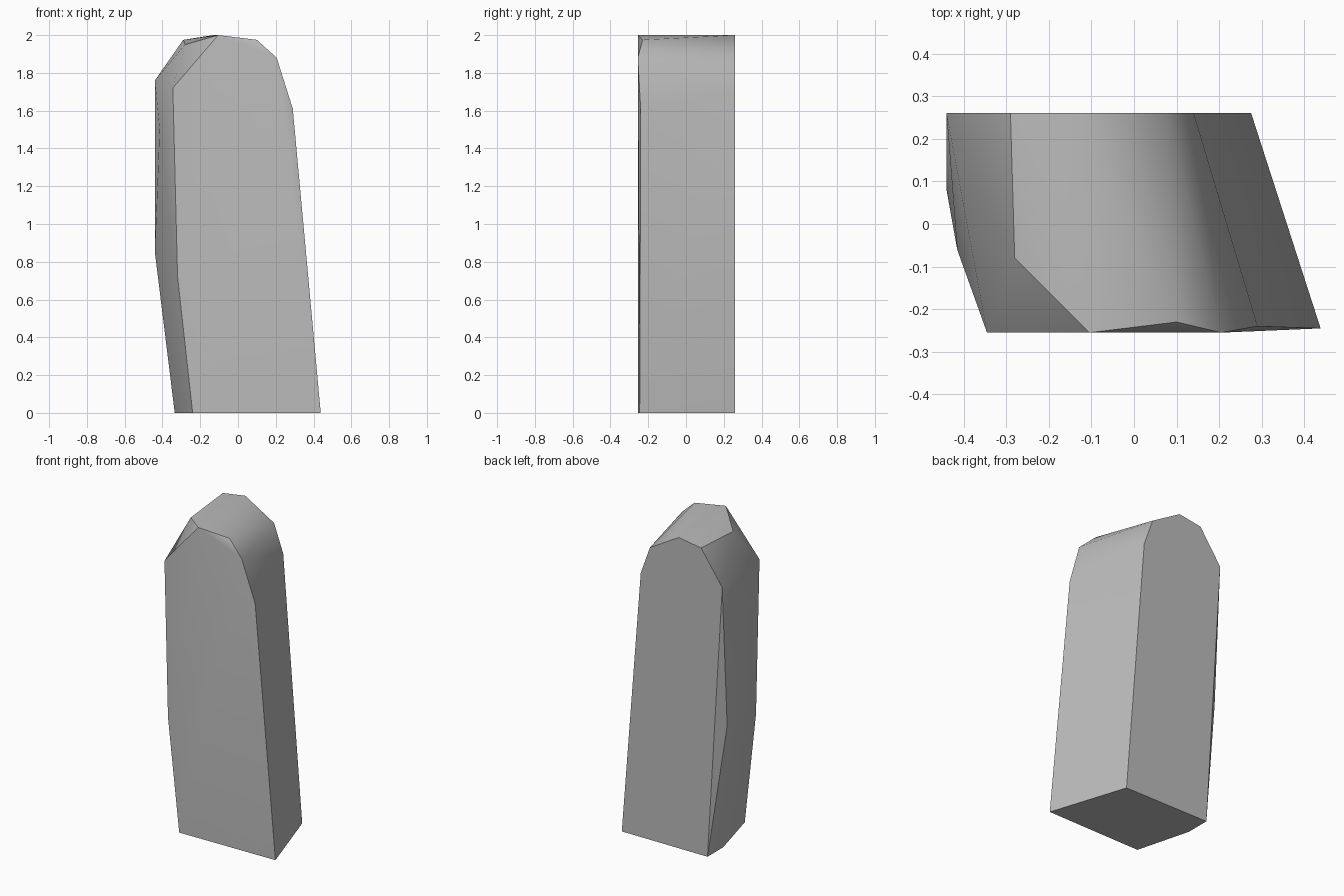
import bpy
import bmesh
import math

cube = bpy.data.objects.get("Cube")
if cube:
    bpy.data.objects.remove(cube, do_unlink=True)

FRONT, BACK = -0.255, 0.26

# Front face outline as (x, z), and how far each corner is worn back
front = [(-0.24, 0, 0), (0.438, 0, 0.01), (0.29, 1.61, 0.015),
         (0.205, 1.88, 0), (0.10, 1.975, 0.025), (-0.105, 2.0, 0),
         (-0.345, 1.72, 0), (-0.32, 0.72, 0)]
# Back face outline as (x, z)
back = [(-0.335, 0), (0.275, 0), (0.14, 1.70), (0.075, 1.88),
        (-0.13, 2.0), (-0.29, 1.975), (-0.44, 1.76)]
# Chipped corners along the slanted side and the crown
chips = [(-0.335, 0.10, 0), (-0.44, 0.21, 0.85), (-0.44, 0.08, 0.85),
         (-0.415, -0.06, 1.5), (-0.28, -0.08, 1.95)]

points = [(x, FRONT + worn, z) for x, z, worn in front]
points += [(x, BACK, z) for x, z in back] + chips

# Wrap the outlines in one faceted block
bm = bmesh.new()
for p in points:
    bm.verts.new(p)
hull = bmesh.ops.convex_hull(bm, input=bm.verts[:])
loose = [g for g in hull["geom_interior"] if isinstance(g, bmesh.types.BMVert)]
if loose:
    bmesh.ops.delete(bm, geom=loose, context='VERTS')
bmesh.ops.dissolve_limit(bm, angle_limit=math.radians(0.5),
                         verts=bm.verts[:], edges=bm.edges[:])
bmesh.ops.recalc_face_normals(bm, faces=bm.faces[:])

mesh = bpy.data.meshes.new("standing_stone")
bm.to_mesh(mesh)
bm.free()
stone = bpy.data.objects.new("standing_stone", mesh)
bpy.context.collection.objects.link(stone)

# Stone colour
grey = bpy.data.materials.new("stone_grey")
grey.use_nodes = True
colour = (0.5, 0.5, 0.5, 1)
grey.diffuse_color = colour
for node in grey.node_tree.nodes:
    if node.type == 'BSDF_PRINCIPLED':
        node.inputs["Base Color"].default_value = colour
mesh.materials.append(grey)

# Soft shading across the shallow facets
bpy.ops.object.select_all(action='DESELECT')
stone.select_set(True)
bpy.context.view_layer.objects.active = stone
bpy.ops.object.shade_smooth_by_angle(angle=math.radians(30))
